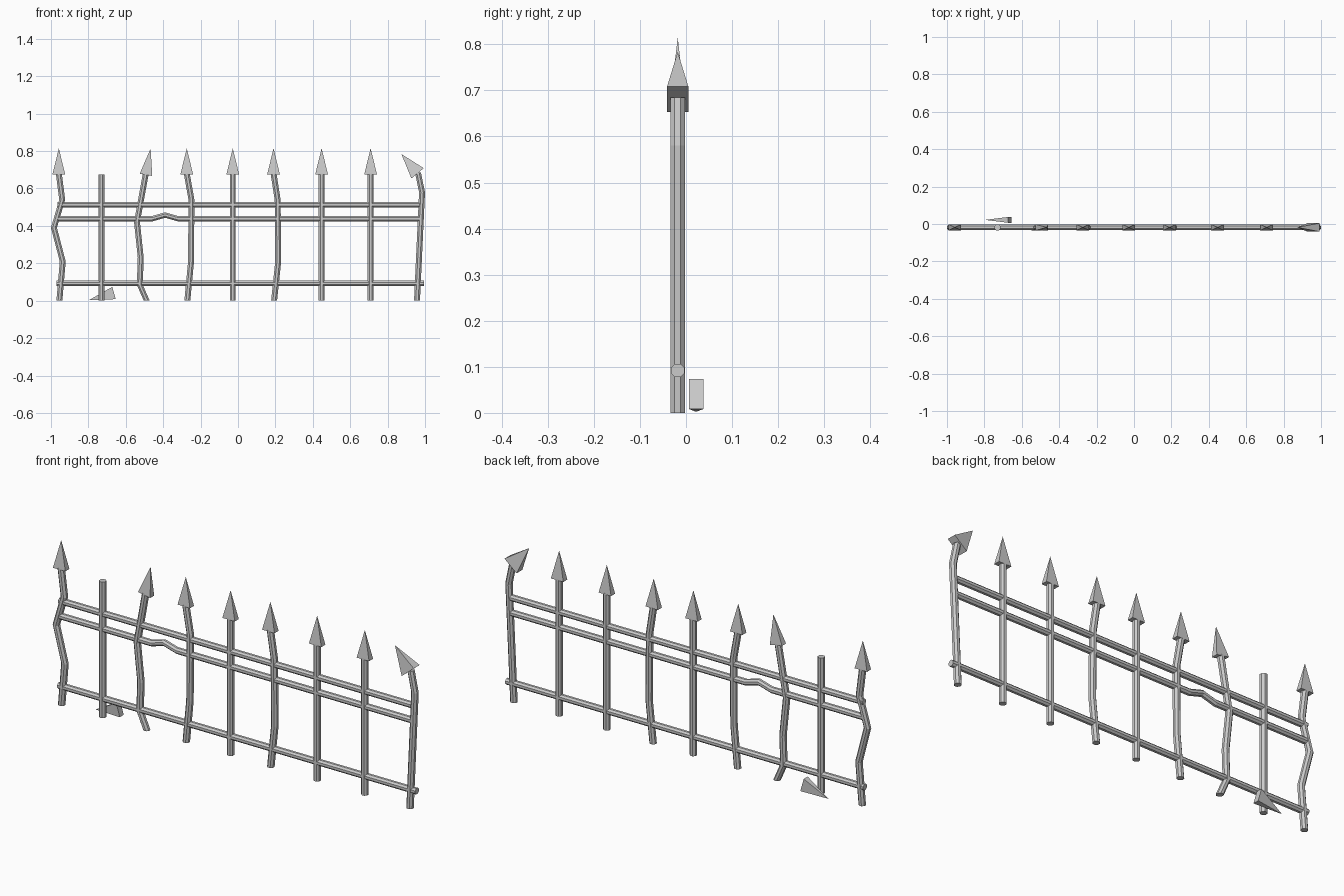
import bpy, bmesh
from math import cos, sin, pi, radians
from mathutils import Matrix, Vector

if "Cube" in bpy.data.objects:
    bpy.data.objects.remove(bpy.data.objects["Cube"])

Y = -0.018   # plane of the fence
SIDES = 8


def finish(bm, name):
    bmesh.ops.recalc_face_normals(bm, faces=bm.faces)
    me = bpy.data.meshes.new(name)
    bm.to_mesh(me)
    bm.free()
    ob = bpy.data.objects.new(name, me)
    bpy.context.collection.objects.link(ob)
    return ob


def rod(name, path, upright, r):
    """Octagonal rod through (x, z) points; rings stay level (or plumb for rails)."""
    bm = bmesh.new()
    rings = []
    for x, z in path:
        ring = []
        for i in range(SIDES):
            a = 2 * pi * (i + 0.5) / SIDES
            u, v = r * cos(a), r * sin(a)
            co = (x + u, Y + v, z) if upright else (x, Y + v, z + u)
            ring.append(bm.verts.new(co))
        rings.append(ring)
    for a, b in zip(rings, rings[1:]):
        for i in range(SIDES):
            j = (i + 1) % SIDES
            bm.faces.new((a[i], a[j], b[j], b[i]))
    bm.faces.new(rings[0])
    bm.faces.new(rings[-1])
    return finish(bm, name)


def spike(name, x, z, tilt=0, y=Y, width=0.068, depth=0.032, height=0.14):
    """Flat four-sided pyramid; base centre at (x, y, z), tilted towards +x."""
    bm = bmesh.new()
    m = Matrix.Translation((x, y, z)) @ Matrix.Rotation(radians(tilt), 4, 'Y')
    base = [bm.verts.new(m @ Vector((sx * width / 2, sy * depth / 2, 0)))
            for sx, sy in ((-1, -1), (1, -1), (1, 1), (-1, 1))]
    tip = bm.verts.new(m @ Vector((0, 0, height)))
    bm.faces.new(base)
    for i in range(4):
        bm.faces.new((base[i], base[(i + 1) % 4], tip))
    return finish(bm, name)


# Upright bars, some of them bent
bars = [
    [(-0.955, 0), (-0.937, 0.21), (-0.984, 0.39), (-0.94, 0.54), (-0.958, 0.68)],
    [(-0.73, 0), (-0.73, 0.675)],
    [(-0.488, 0), (-0.525, 0.085), (-0.52, 0.23), (-0.54, 0.42), (-0.493, 0.68)],
    [(-0.271, 0), (-0.251, 0.21), (-0.249, 0.54), (-0.274, 0.68)],
    [(-0.028, 0), (-0.028, 0.68)],
    [(0.193, 0), (0.215, 0.21), (0.212, 0.54), (0.19, 0.68)],
    [(0.447, 0), (0.447, 0.68)],
    [(0.709, 0), (0.709, 0.68)],
    [(0.957, 0), (0.984, 0.58), (0.962, 0.685)],
]
for n, path in enumerate(bars, 1):
    rod(f"upright_bar_{n}", path, True, 0.0172)

# Horizontal rails; the middle one has a kink
rod("top_rail", [(-0.965, 0.513), (0.97, 0.513)], False, 0.0158)
rod("middle_rail", [(-0.965, 0.438), (-0.46, 0.438), (-0.39, 0.458),
                    (-0.32, 0.438), (0.97, 0.438)], False, 0.0158)
rod("bottom_rail", [(-0.97, 0.092), (0.995, 0.092)], False, 0.0158)

# Straight spikes on the bars
for n, x in enumerate((-0.958, -0.274, -0.028, 0.19, 0.447, 0.709), 1):
    spike(f"spike_{n}", x, 0.675)

# Leaning, bent and fallen spikes
spike("leaning_spike", -0.492, 0.673, tilt=10, height=0.143)
spike("bent_spike", 0.96, 0.681, tilt=-40, width=0.086, depth=0.046, height=0.134)
spike("fallen_spike", -0.663, 0.041, tilt=-106, y=0.022, depth=0.031)
